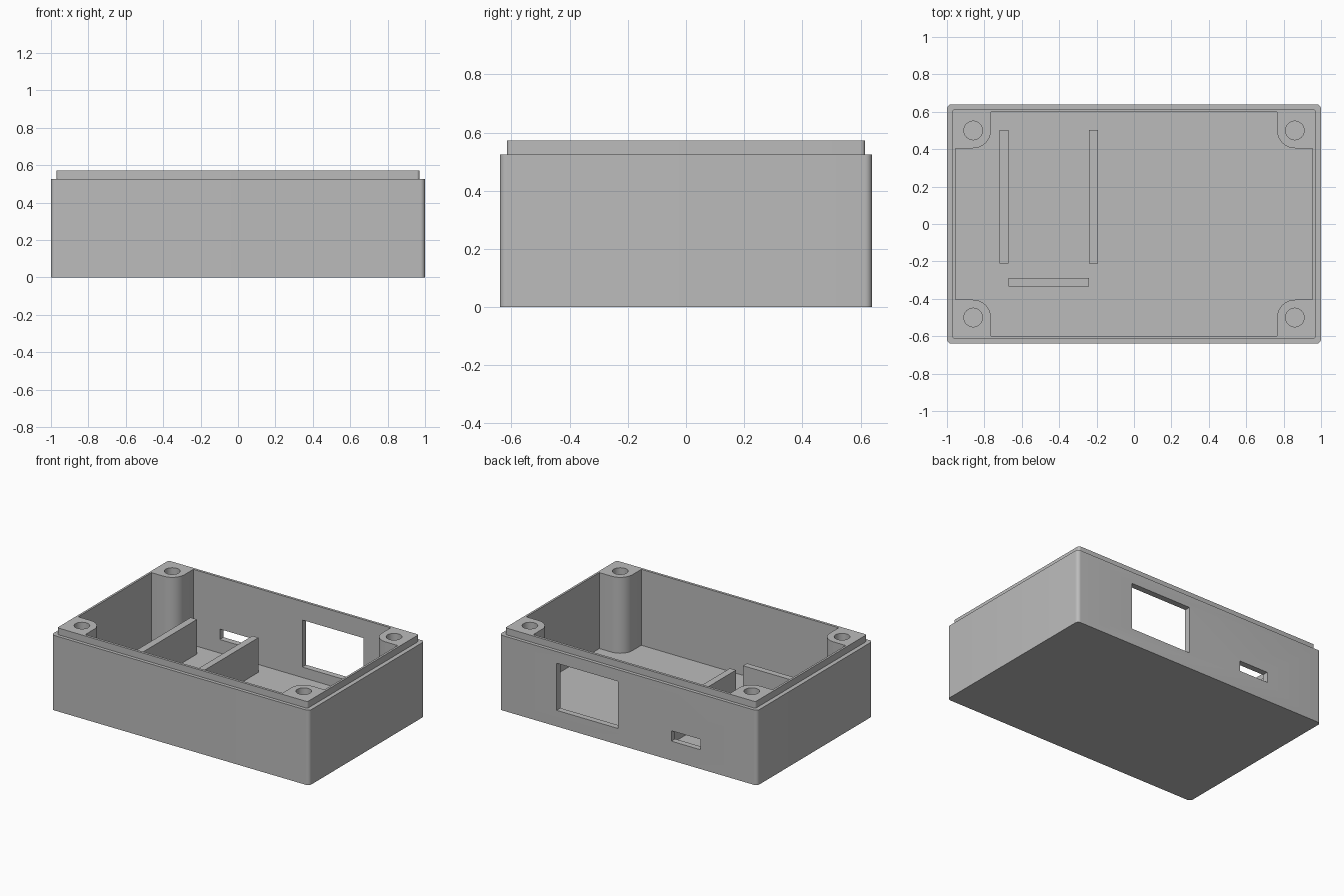
import bpy, bmesh, math

cube = bpy.data.objects.get("Cube")
if cube:
    bpy.data.objects.remove(cube, do_unlink=True)

FLOOR, SHOULDER, TOP = 0.04, 0.525, 0.572

grey = bpy.data.materials.new("plain grey")
grey.use_nodes = True
colour = (0.5, 0.5, 0.5, 1)
grey.diffuse_color = colour
grey.node_tree.nodes["Principled BSDF"].inputs["Base Color"].default_value = colour


def arc(cx, cy, r, start, end, steps=8):
    angles = [math.radians(start + (end - start) * i / steps) for i in range(steps + 1)]
    return [(cx + r * math.cos(a), cy + r * math.sin(a)) for a in angles]


def four_corners(quarter):
    """Mirror a quarter outline, listed from +x to +y, into a closed loop."""
    flip = quarter[::-1]
    return (quarter + [(-x, y) for x, y in flip]
            + [(-x, -y) for x, y in quarter] + [(x, -y) for x, y in flip])


def rounded_box(hx, hy, r):
    return four_corners(arc(hx - r, hy - r, r, 0, 90))


def rectangle(x0, x1, y0, y1):
    return [(x0, y0), (x1, y0), (x1, y1), (x0, y1)]


def prism(name, outline, z0, z1):
    bm = bmesh.new()
    face = bm.faces.new([bm.verts.new((x, y, z0)) for x, y in outline])
    side = bmesh.ops.extrude_face_region(bm, geom=[face])
    new = [v for v in side["geom"] if isinstance(v, bmesh.types.BMVert)]
    bmesh.ops.translate(bm, verts=new, vec=(0, 0, z1 - z0))
    bmesh.ops.recalc_face_normals(bm, faces=bm.faces)
    mesh = bpy.data.meshes.new(name)
    bm.to_mesh(mesh)
    bm.free()
    mesh.materials.append(grey)
    obj = bpy.data.objects.new(name, mesh)
    bpy.context.collection.objects.link(obj)
    return obj


def activate(obj):
    bpy.ops.object.select_all(action="DESELECT")
    obj.select_set(True)
    bpy.context.view_layer.objects.active = obj


def combine(target, tool, operation):
    activate(target)
    mod = target.modifiers.new(operation.lower(), "BOOLEAN")
    mod.operation, mod.solver, mod.object = operation, "EXACT", tool
    bpy.ops.object.modifier_apply(modifier=mod.name)
    bpy.data.objects.remove(tool, do_unlink=True)


# Outer shell with a stepped lip
case = prism("case_shell", rounded_box(1, 0.64, 0.025), 0, SHOULDER)
combine(case, prism("lip", rounded_box(0.97, 0.616, 0.015), 0.3, TOP), "UNION")

# Cavity that leaves a rounded screw post in each corner
quarter = [(0.955, 0.405)] + arc(0.86, 0.5, 0.095, 270, 180) + [(0.765, 0.598)]
combine(case, prism("cavity", four_corners(quarter), FLOOR, 0.7), "DIFFERENCE")

# Screw holes
for sx in (-1, 1):
    for sy in (-1, 1):
        hole = arc(sx * 0.86, sy * 0.5, 0.05, 0, 360, 32)[:-1]
        combine(case, prism("screw_hole", hole, FLOOR, 0.7), "DIFFERENCE")

# Back wall openings
combine(case, prism("display_window", rectangle(0.08, 0.555, 0.55, 0.7), 0.113, 0.443), "DIFFERENCE")
combine(case, prism("port_slot", rectangle(-0.56, -0.335, 0.55, 0.7), 0.135, 0.208), "DIFFERENCE")

activate(case)
bpy.ops.object.shade_smooth_by_angle(angle=math.radians(30))

# Board supports on the floor
ribs = {
    "right_rib": rectangle(-0.72, -0.67, -0.21, 0.503),
    "left_rib": rectangle(-0.24, -0.193, -0.21, 0.503),
    "front_stop": rectangle(-0.672, -0.24, -0.333, -0.29),
}
for name, outline in ribs.items():
    prism(name, outline, FLOOR - 0.01, 0.283)
